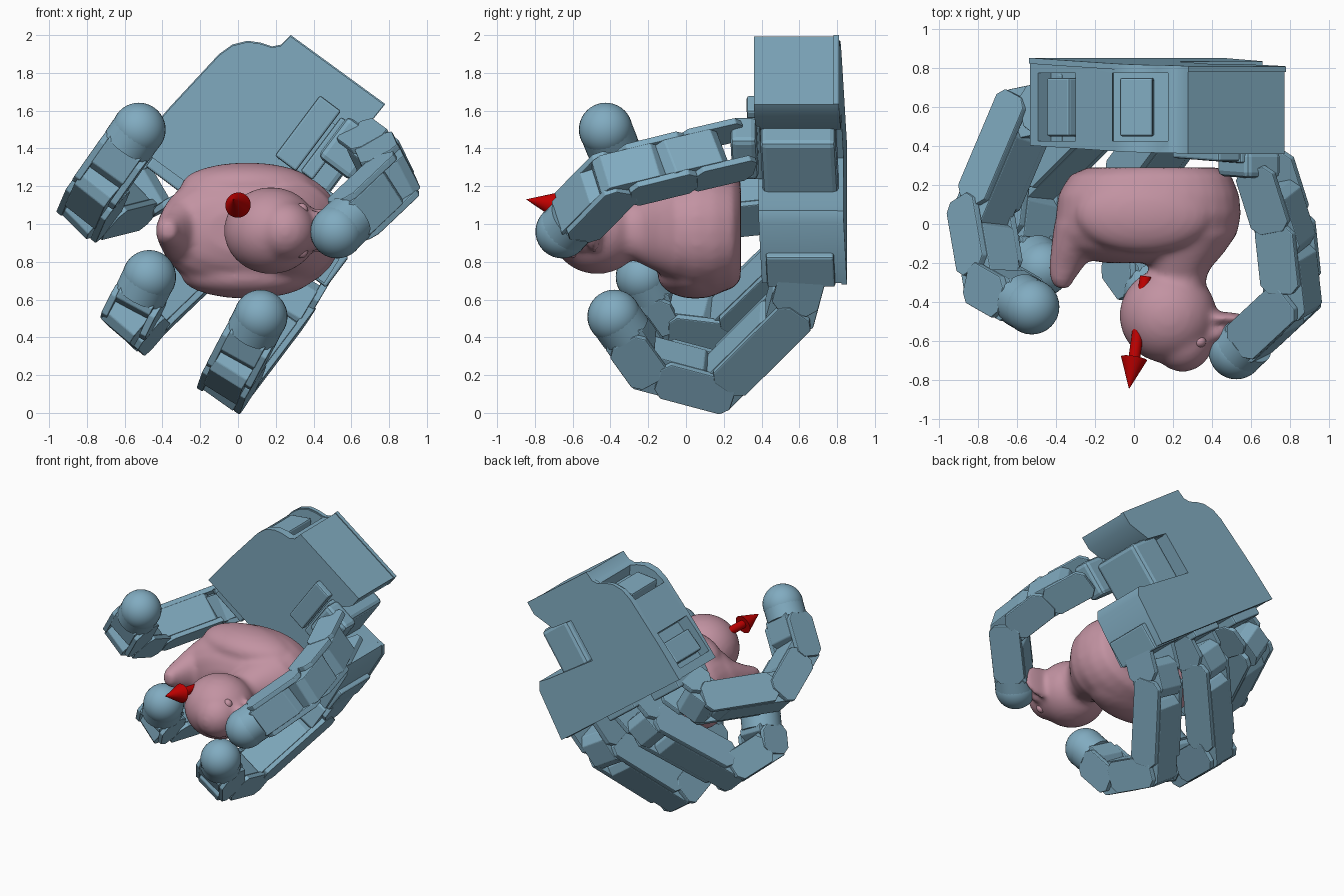
import bpy, bmesh, math
from mathutils import Vector, Matrix

if "Cube" in bpy.data.objects:
    bpy.data.objects.remove(bpy.data.objects["Cube"])


def material(name, rgb):
    m = bpy.data.materials.new(name)
    m.diffuse_color = (*rgb, 1)
    m.use_nodes = True
    m.node_tree.nodes["Principled BSDF"].inputs["Base Color"].default_value = m.diffuse_color
    return m


BLUE = material("steel_blue", (0.22, 0.41, 0.53))
PINK = material("pink", (0.54, 0.29, 0.36))
RED = material("red", (0.55, 0.0, 0.0))
W = Vector((0.8, 0, -0.6))       # across the palm
U = Vector((-0.6, 0.045, -0.8))  # towards the fingers
Y = Vector((0, 1, 0))


def finish(bm, name, mat, bevel=0.0, angle=35):
    bmesh.ops.recalc_face_normals(bm, faces=bm.faces)
    me = bpy.data.meshes.new(name)
    bm.to_mesh(me)
    bm.free()
    ob = bpy.data.objects.new(name, me)
    bpy.context.collection.objects.link(ob)
    me.materials.append(mat)
    if angle:
        bpy.ops.object.select_all(action='DESELECT')
        ob.select_set(True)
        bpy.context.view_layer.objects.active = ob
        bpy.ops.object.shade_smooth_by_angle(angle=math.radians(angle))
    if bevel:
        b = ob.modifiers.new("bevel", 'BEVEL')
        b.width, b.segments, b.limit_method = bevel, 2, 'ANGLE'
    return ob


def prism(bm, pts, offset):
    """Extrude a closed 3D polygon by an offset vector."""
    f = bm.faces.new([bm.verts.new(p) for p in pts])
    r = bmesh.ops.extrude_face_region(bm, geom=[f])
    bmesh.ops.translate(bm, vec=offset,
                        verts=[v for v in r["geom"] if isinstance(v, bmesh.types.BMVert)])


def box(name, c, size, axes=(W, Y, U), bevel=0.012, mat=BLUE):
    a, b, d = [ax.normalized() * s / 2 for ax, s in zip(axes, size)]
    c = Vector(c)
    bm = bmesh.new()
    prism(bm, [c - a - b - d, c + a - b - d, c + a + b - d, c - a + b - d], d * 2)
    return finish(bm, name, mat, bevel, 0)


def link(name, p, q, wdir, width=0.27, depth=0.23, ext=0.09, plate_end=-0.06):
    """Finger segment: core reaching the next joint, side plates forking the previous one."""
    p, q = Vector(p), Vector(q)
    d = (q - p).normalized()
    w = (wdir - d * wdir.dot(d)).normalized()
    n = d.cross(w)
    L = (q - p).length

    def profile(e0, e1, h):
        c = h * 0.6
        return [(-e0, -c), (-e0 + h - c, -h), (L + e1 - h + c, -h), (L + e1, -c),
                (L + e1, c), (L + e1 - h + c, h), (-e0 + h - c, h), (-e0, c)]

    bm = bmesh.new()
    h = depth / 2
    parts = [(-width * 0.38, width * 0.76, profile(-0.06, ext, h)),
             (-width / 2, width * 0.14, profile(ext, plate_end, h * 0.96)),
             (width * 0.36, width * 0.14, profile(ext, plate_end, h * 0.96))]
    for off, thick, prof in parts:
        prism(bm, [p + d * s + n * t + w * off for s, t in prof], w * thick)
    finish(bm, name, BLUE, 0.006, 0)


def rod(bm, p, q, r1, r2, seg=32):
    p, q = Vector(p), Vector(q)
    rot = (q - p).to_track_quat('Z', 'Y').to_matrix().to_4x4()
    bmesh.ops.create_cone(bm, cap_ends=True, segments=seg, radius1=r1, radius2=r2,
                          depth=(q - p).length, matrix=Matrix.Translation((p + q) / 2) @ rot)


def ball(bm, c, r):
    m = Matrix.Translation(c) @ Matrix.Diagonal((*r, 1))
    bmesh.ops.create_uvsphere(bm, u_segments=32, v_segments=20, radius=1, matrix=m)


def finger(name, pts, wdir):
    for i, part in enumerate(("proximal", "middle")):
        link(f"{name}_{part}_link", pts[i], pts[i + 1], wdir)
    j, t = Vector(pts[2]), Vector(pts[3])
    d = (t - j).normalized()
    link(f"{name}_distal_link", j, t - d * 0.12, wdir, 0.27, 0.23, 0.06, 0.02)
    bm = bmesh.new()
    rod(bm, t - d * 0.11, t, 0.14, 0.14)
    ball(bm, t, (0.142,) * 3)
    finish(bm, f"{name}_fingertip", BLUE)


# Palm with wrist bump and thumb notch, leaning slightly back towards the fingers
outline = [(0.28, 2.0), (0.78, 1.635), (0.72, 1.56), (0.56, 1.50), (0.40, 1.60), (0.21, 1.35),
           (0.60, 1.10), (0.66, 1.07), (0.66, 1.00), (0.46, 0.68), (-0.54, 1.41),
           (-0.36, 1.62), (-0.10, 1.90), (-0.03, 1.95), (0.05, 1.97), (0.12, 1.96), (0.18, 1.94), (0.23, 1.95)]
for name, y0, y1, k in (("palm_body", 0.36, 0.785, 0.99), ("palm_back_plate", 0.78, 0.81, 1.0)):
    bm = bmesh.new()
    c = Vector((0.1, 0, 1.33))
    pts = []
    for x, z in outline:
        lean = 0.045 * (0.6 * (0.28 - x) + 0.8 * (1.99 - z))
        pts.append(c + (Vector((x, 0, z)) - c) * k + Y * (y0 + lean))
    prism(bm, pts, Y * (y1 - y0))
    palm = finish(bm, name, BLUE)
    if name == "palm_body":
        body = palm

# Recesses with motor covers along the palm's outer side
S = Vector((-0.68, 0, -0.73))
T = Vector((-0.73, 0, 0.68))
for i, (c, along, out) in enumerate((((-0.39, 0.60, 1.56), S, T),
                                     ((0.03, 0.60, 1.93), Vector((-1, 0, -0.1)), Vector((-0.1, 0, 1))))):
    cut = box(f"recess_cutter_{i}", c, (0.29, 0.35, 0.17), (along, Y, out), 0)
    cut.hide_render = True
    cut.hide_viewport = True
    m = body.modifiers.new("recess", 'BOOLEAN')
    m.operation, m.object = 'DIFFERENCE', cut
    box(f"motor_cover_{i}", Vector(c) - out * 0.06 + along * 0.02, (0.17, 0.30, 0.09), (along, Y, out))

# Three fingers with their knuckle bases
fingers = [
    ("outer_finger", (-0.37, 0.60, 1.24), [(-0.565, 0.56, 1.13), (-0.785, 0.04, 1.075), (-0.725, -0.31, 1.215), (-0.525, -0.425, 1.5)],
     Vector((0.75, 0, -0.65))),
    ("middle_finger", (0.0, 0.61, 0.99), [(-0.16, 0.58, 0.83), (-0.53, 0.21, 0.475), (-0.57, -0.13, 0.515), (-0.47, -0.23, 0.72)],
     Vector((0.76, 0, -0.65))),
    ("inner_finger", (0.37, 0.61, 0.76), [(0.24, 0.55, 0.54), (-0.045, 0.17, 0.162), (-0.01, -0.20, 0.26), (0.12, -0.38, 0.51)],
     Vector((0.84, 0, -0.54))),
]
for name, base, pts, w in fingers:
    box(f"{name}_knuckle_motor", Vector(base) - U * 0.08, (0.27, 0.36, 0.20))
    link(f"{name}_base_link", base, pts[0], w, 0.27, 0.26, 0.07)
    finger(name, pts, w)

# Thumb motor in the notch, two front bars, swivel and the thumb itself
box("thumb_motor", (0.47, 0.60, 1.36), (0.26, 0.40, 0.36), bevel=0.03)
box("thumb_front_bar", (0.37, 0.36, 1.48), (0.14, 0.06, 0.40))
box("thumb_side_bar", (0.47, 0.36, 1.40), (0.08, 0.08, 0.36))
box("thumb_swivel", (0.59, 0.31, 1.40), (0.22, 0.14, 0.27), bevel=0.03)
TW = Vector((0.45, 0.2, -0.87))
finger("thumb", [(0.685, 0.24, 1.385), (0.78, -0.06, 1.315), (0.815, -0.385, 1.235), (0.525, -0.655, 0.96)], TW)

# Toy duck: blended from lofted body, tail, neck and rounded head, lying with its top towards -y
CZ = 0.965


def loft(bm, rings, seg=32):
    loops = []
    for y, x0, x1, hz in rings:
        loop = []
        for i in range(seg):
            a = 2 * math.pi * i / seg
            ca, sa = [math.copysign(abs(v) ** 0.88, v) for v in (math.cos(a), math.sin(a))]
            loop.append(bm.verts.new(((x0 + x1) / 2 + (x1 - x0) / 2 * ca, y, CZ + hz * sa)))
        loops.append(loop)
    for a, b in zip(loops, loops[1:]):
        for i in range(seg):
            j = (i + 1) % seg
            bm.faces.new((a[i], a[j], b[j], b[i]))
    bm.faces.new(loops[0])
    bm.faces.new(loops[-1])


bm = bmesh.new()
loft(bm, [(0.29, -0.24, 0.43, 0.26), (0.25, -0.33, 0.50, 0.305), (0.15, -0.39, 0.54, 0.34), (0.05, -0.40, 0.55, 0.345),
          (-0.05, -0.41, 0.53, 0.31), (-0.12, -0.39, 0.48, 0.25), (-0.17, -0.30, 0.42, 0.19), (-0.20, -0.15, 0.36, 0.12)])
loft(bm, [(0.0, -0.41, -0.10, 0.22), (-0.12, -0.425, -0.18, 0.16), (-0.22, -0.435, -0.26, 0.10),
          (-0.29, -0.43, -0.31, 0.07), (-0.33, -0.40, -0.33, 0.04)])
loft(bm, [(-0.05, 0.0, 0.53, 0.27), (-0.15, 0.05, 0.46, 0.22), (-0.23, 0.08, 0.39, 0.18),
          (-0.28, 0.08, 0.37, 0.155), (-0.38, 0.06, 0.36, 0.18)])
ball(bm, (0.175, -0.47, CZ), (0.25, 0.245, 0.23))          # head
ball(bm, (0.25, -0.59, CZ), (0.16, 0.17, 0.16))            # forehead
ball(bm, (0.43, -0.485, CZ), (0.16, 0.035, 0.12))          # upper beak
ball(bm, (0.40, -0.56, CZ), (0.10, 0.06, 0.11))            # beak root
for s in (-1, 1):
    ball(bm, (0.05, 0.05, CZ + s * 0.24), (0.35, 0.20, 0.12))   # wing
duck = finish(bm, "toy_duck", PINK, 0, 0)
r = duck.modifiers.new("blend", 'REMESH')
r.mode, r.voxel_size, r.use_smooth_shade = 'VOXEL', 0.018, True
sm = duck.modifiers.new("soften", 'SMOOTH')
sm.factor, sm.iterations = 0.5, 10

# Duck eyes, almost flush with the head
bm = bmesh.new()
for s in (-1, 1):
    ball(bm, (0.335, -0.605, CZ + s * 0.11), (0.035, 0.03, 0.035))
finish(bm, "duck_eyes", PINK)

# Red direction arrow
bm = bmesh.new()
rod(bm, (0.06, -0.27, 1.07), (0.0, -0.70, 1.105), 0.03, 0.03)
rod(bm, (0.0, -0.69, 1.10), (-0.025, -0.845, 1.13), 0.068, 0.001)
finish(bm, "red_arrow", RED)
